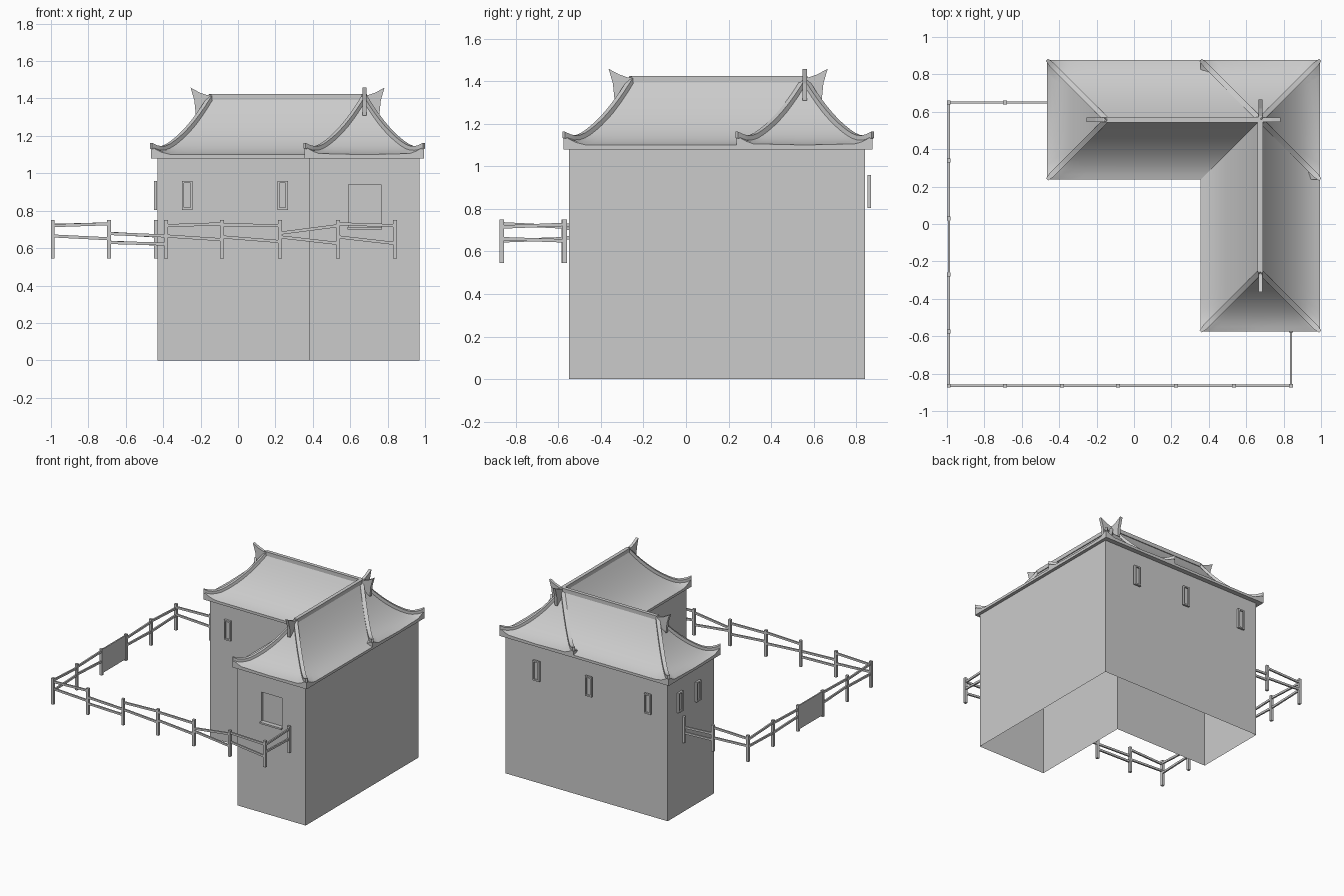
import bpy
import bmesh
from math import pi
from mathutils import Vector

if "Cube" in bpy.data.objects:
    bpy.data.objects.remove(bpy.data.objects["Cube"])

EAVE, SOFFIT, RISE = 1.10, 1.08, 0.305


def make(name, verts, faces, smooth=False, fix=True):
    me = bpy.data.meshes.new(name)
    bm = bmesh.new()
    vs = [bm.verts.new(v) for v in verts]
    for f in faces:
        bm.faces.new([vs[i] for i in f])
    bmesh.ops.remove_doubles(bm, verts=bm.verts, dist=1e-4)
    if fix:
        bmesh.ops.recalc_face_normals(bm, faces=bm.faces)
    bm.to_mesh(me)
    bm.free()
    ob = bpy.data.objects.new(name, me)
    bpy.context.collection.objects.link(ob)
    if smooth:
        bpy.ops.object.select_all(action='DESELECT')
        ob.select_set(True)
        bpy.context.view_layer.objects.active = ob
        bpy.ops.object.shade_smooth_by_angle(angle=pi / 6)
    return ob


def sweep(name, sections, smooth=False):
    """Skin a row of equal-length cross-sections and cap both ends."""
    n = len(sections[0])
    verts = [p for s in sections for p in s]
    faces = [(k * n + i, k * n + (i + 1) % n, (k + 1) * n + (i + 1) % n, (k + 1) * n + i)
             for k in range(len(sections) - 1) for i in range(n)]
    faces += [tuple(range(n)), tuple(range(len(verts) - n, len(verts)))]
    return make(name, verts, faces, smooth)


def beam(name, a, b, w, h):
    """Rectangular bar from a to b (horizontal run), width w, height h."""
    a, b = Vector(a), Vector(b)
    side = (b - a).cross(Vector((0, 0, 1))).normalized() * w / 2
    up = Vector((0, 0, h / 2))
    return sweep(name, [[p - side - up, p + side - up, p + side + up, p - side + up] for p in (a, b)])


def box(name, x0, x1, y0, y1, z0, z1):
    return beam(name, ((x0 + x1) / 2, y0, (z0 + z1) / 2), ((x0 + x1) / 2, y1, (z0 + z1) / 2), x1 - x0, z1 - z0)


def height(t, d=0.0):
    """Concave roof curve, with a small upturn near the eave corners."""
    lift = 0.045 * max(0, 1 - d / 0.12) ** 2 * max(0, 1 - t / 0.3) ** 2
    return EAVE + RISE * (0.22 * t + 0.78 * t * t) + lift


# L-shaped walls, open underneath, with a recessed front window
outline = [(.97, -.55), (.97, .84), (-.43, .84), (-.43, .27), (.38, .27), (.38, -.55)]
V, F = [], []


def quad(*pts):
    F.append(tuple(range(len(V), len(V) + 4)))
    V.extend(pts)


for (ax, ay), (bx, by) in zip(outline, outline[1:]):
    quad((ax, ay, 0), (bx, by, 0), (bx, by, SOFFIT), (ax, ay, SOFFIT))
xs, zs, yb = (.38, .59, .765, .97), (0, .70, .94, SOFFIT), -.535
for i in range(3):
    for j in range(3):
        y = yb if i == j == 1 else -.55
        quad((xs[i], y, zs[j]), (xs[i + 1], y, zs[j]), (xs[i + 1], y, zs[j + 1]), (xs[i], y, zs[j + 1]))
ring = [(.59, .70), (.765, .70), (.765, .94), (.59, .94)]
for (ax, az), (bx, bz) in zip(ring, ring[1:] + ring[:1]):
    quad((ax, -.55, az), (bx, -.55, bz), (bx, yb, bz), (ax, yb, az))
make("walls", V, F, fix=False)
box("window_sill", .585, .77, -.57, -.535, .70, .713)


def hip_roof(name, x0, x1, y0, y1):
    along_x = x1 - x0 > y1 - y0
    w = min(x1 - x0, y1 - y0) / 2
    samples = [0, .02, .04, .07, .12, .5, .88, .93, .96, .98]
    n, N = 4 * len(samples), 12

    def loop(t, z=None):
        e = t * w
        c = [Vector(p) for p in ((x0 + e, y0 + e), (x1 - e, y0 + e), (x1 - e, y1 - e), (x0 + e, y1 - e))]
        pts = []
        for k in range(4):
            a, b = c[k], c[(k + 1) % 4]
            for s in samples:
                p = a.lerp(b, s)
                d = min((p - a).length, (p - b).length)
                pts.append((p.x, p.y, height(t, d) if z is None else z))
        return pts

    loops = [loop(0, SOFFIT)] + [loop(k / N) for k in range(N)]
    verts = [p for l in loops for p in l]
    faces = [(k * n + i, k * n + (i + 1) % n, (k + 1) * n + (i + 1) % n, (k + 1) * n + i)
             for k in range(N) for i in range(n)]
    # close the last ring onto the ridge line
    top = len(verts)
    m = len(samples)
    cx, cy = (x0 + x1) / 2, (y0 + y1) / 2
    r0 = Vector((x0 + w, cy, height(1))) if along_x else Vector((cx, y0 + w, height(1)))
    r1 = Vector((x1 - w, cy, height(1))) if along_x else Vector((cx, y1 - w, height(1)))
    verts += [r0, r1]
    ends = [top, top + 1, top + 1, top] if along_x else [top, top, top + 1, top + 1]
    for k in range(4):
        a, b = ends[k], ends[(k + 1) % 4]
        side = [N * n + (k * m + i) % n for i in range(m + 1)]
        faces.append(tuple(side + ([b] if a == b else [b, a])))
    faces.append(tuple(reversed(range(n))))
    make(name, verts, faces, smooth=True)

    # ridge beam and upswept end fins
    up = Vector((0, 0, .003))
    beam(name + "_ridge", r0 + up, r1 + up, .028, .03)
    for end, other in ((r0, r1), (r1, r0)):
        u = (end - other).normalized()
        s = Vector((-u.y, u.x, 0)) * .011
        prof = [(-.02, 1.418), (.02, 1.418), (.06, 1.432), (.108, 1.458), (.088, 1.39), (.08, 1.31), (.0, 1.37)]
        pts = [Vector((end.x, end.y, 0)) + u * a + Vector((0, 0, z)) for a, z in prof]
        sweep(name + "_ridge_fin", [[p - s for p in pts], [p + s for p in pts]])

    # hip ribs following the curve and kicking up at the corners
    for px in (x0, x1):
        for py in (y0, y1):
            end = min((r0, r1), key=lambda r: (r.x - px) ** 2 + (r.y - py) ** 2)
            d = Vector((end.x - px, end.y - py, 0))
            s = Vector((-d.y, d.x, 0)).normalized()
            secs = []
            for k in range(15):
                t = k / 14
                p = Vector((px, py, height(t))) + d * t
                hw = .008 if k == 0 else .014
                lo, hi = Vector((0, 0, -.012)), Vector((0, 0, .018))
                secs.append([p - s * hw + lo, p + s * hw + lo, p + s * hw + hi, p - s * hw + hi])
            sweep(name + "_hip_rib", secs, smooth=True)


hip_roof("back_wing_roof", -.465, .995, .238, .877)
hip_roof("side_wing_roof", .356, .995, -.575, .877)


def window(cx, cy, nx, ny):
    """Upright framed window facing (nx, ny)."""
    n, t = Vector((nx, ny, 0)), Vector((-ny, nx, 0))
    c = Vector((cx, cy, 0))
    z0, z1, hw, b = .805, .96, .028, .011

    def bar(a0, a1, za, zb, depth, name):
        mid = c + n * depth / 2 + Vector((0, 0, (za + zb) / 2))
        beam(name, mid + t * a0, mid + t * a1, depth, zb - za)

    bar(-hw, -hw + b, z0, z1, .016, "window_frame")
    bar(hw - b, hw, z0, z1, .016, "window_frame")
    bar(-hw + b, hw - b, z0, z0 + b, .016, "window_frame")
    bar(-hw + b, hw - b, z1 - b, z1, .016, "window_frame")
    bar(-hw + b, hw - b, z0 + b, z1 - b, .006, "window_pane")


for x in (-.272, .238):
    window(x, .27, 0, -1)
for x in (-.272, .238, .69):
    window(x, .852, 0, 1)
for y in (.48, .70):
    window(-.434, y, -1, 0)

# fence round the yard: posts, uneven pairs of rails and a solid gate
posts = [(-.44, .65), (-.69, .65), (-.99, .65), (-.99, .34), (-.99, .03), (-.99, -.27), (-.99, -.575),
         (-.99, -.865), (-.69, -.865), (-.385, -.865), (-.085, -.865), (.225, -.865), (.535, -.865),
         (.84, -.865), (.84, -.57)]
rails = [(.665, .68, .622, .632), (.73, .722, .65, .665), (.715, .73, .66, .65), (.725, .715, .65, .66)]
front = [(.72, .73, .665, .65), (.678, .665, .63, .622), (.72, .73, .665, .645), (.725, .72, .66, .635),
         (.68, .72, .66, .625), (.73, .72, .66, .625), (.715, .727, .66, .65)]
for x, y in posts:
    box("fence_post", x - .01, x + .01, y - .01, y + .01, .545, .75)
for i, (a, b) in enumerate(zip(posts, posts[1:])):
    if i == 4:
        beam("fence_gate", (*a, .65), (*b, .65), .01, .185)
        continue
    p0, p1, q0, q1 = front[i - 7] if i >= 7 else rails[i % 4]
    beam("fence_rail", (*a, p0), (*b, p1), .012, .016)
    beam("fence_rail", (*a, q0), (*b, q1), .012, .016)
